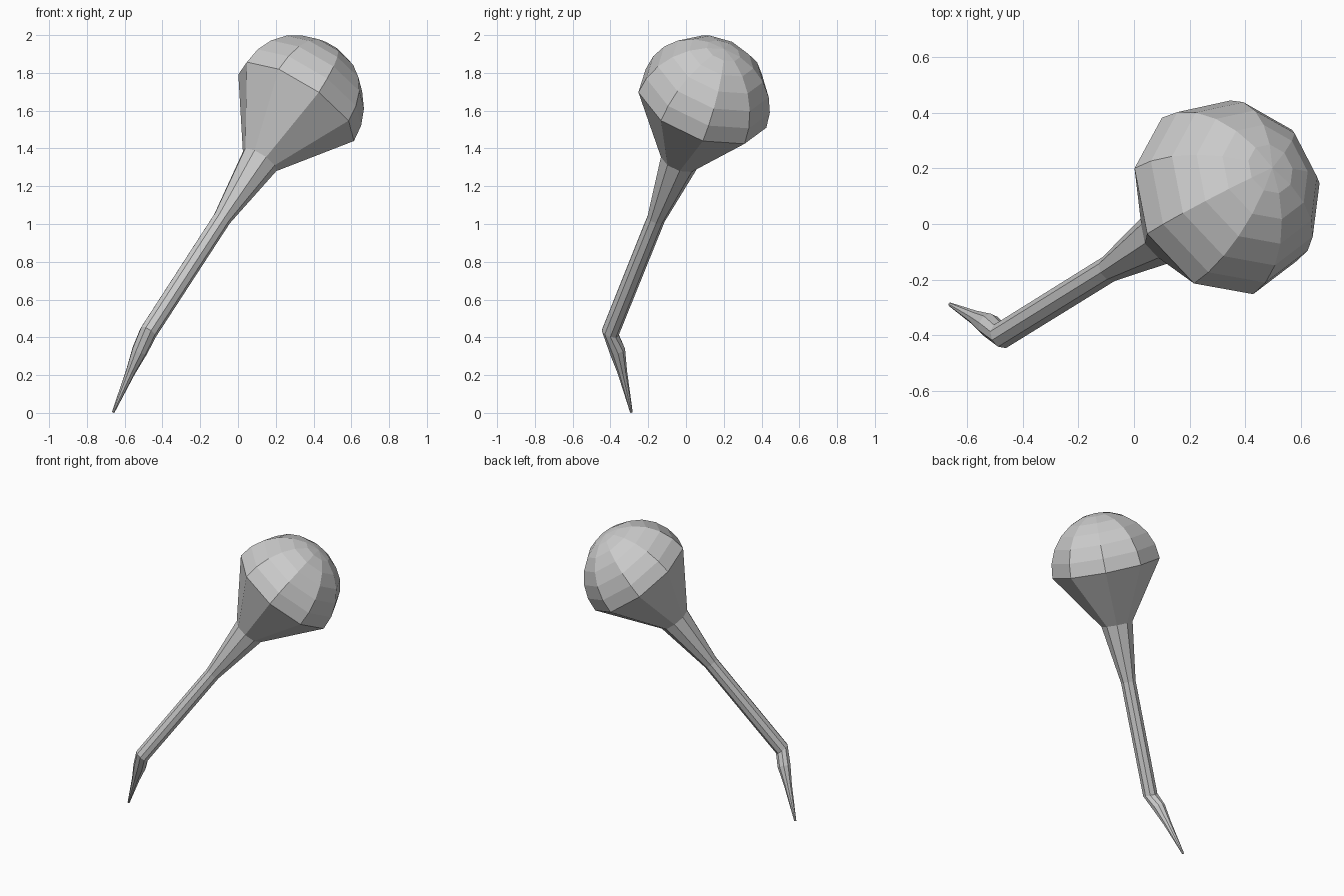
import bpy, bmesh
from math import cos, sin, radians, tau
from mathutils import Vector

if "Cube" in bpy.data.objects:
    bpy.data.objects.remove(bpy.data.objects["Cube"])

SIDES = 9
AXIS = Vector((0.516, 0.32, 0.795)).normalized()
CENTRE = Vector((0.31, 0.086, 1.638))     # centre of the head's rim
RADIUS = 0.363
START = Vector((0.33, -0.928, 0.171))     # direction of one rim corner


def ring(bm, centre, normal, radius):
    """Nine-sided ring of vertices, all rings sharing one start direction."""
    u = (START - normal * START.dot(normal)).normalized()
    v = normal.cross(u)
    return [bm.verts.new(centre + radius * (u * cos(tau * i / SIDES) + v * sin(tau * i / SIDES)))
            for i in range(SIDES)]


def loft(name, rings, bottom=None, pole=None):
    """Skin a list of (centre, normal, radius) rings from bottom to top."""
    bm = bmesh.new()
    loops = [ring(bm, *r) for r in rings]
    for a, b in zip(loops, loops[1:]):
        for i in range(SIDES):
            j = (i + 1) % SIDES
            bm.faces.new((a[i], a[j], b[j], b[i]))
    if bottom:
        bm.faces.new(loops[0][::-1])
    if pole is not None:
        top = bm.verts.new(pole)
        for i in range(SIDES):
            bm.faces.new((loops[-1][i], loops[-1][(i + 1) % SIDES], top))
    bmesh.ops.recalc_face_normals(bm, faces=bm.faces)
    mesh = bpy.data.meshes.new(name)
    bm.to_mesh(mesh)
    bm.free()
    obj = bpy.data.objects.new(name, mesh)
    bpy.context.collection.objects.link(obj)
    return obj


# Bent spike at the foot
tip = Vector((-0.661, -0.289, 0.003))
shin = Vector((-0.57, -0.337, 0.215))
ankle = Vector((-0.52, -0.364, 0.33))
rings = [(tip, (shin - tip).normalized(), 0.007),
         (shin, (ankle - tip).normalized(), 0.026),
         (ankle, Vector((0.38, -0.27, 0.88)).normalized(), 0.043)]

# Straight handle, flared neck and funnel up to the rim
for along, radius in ((-1.523, 0.048), (-0.765, 0.049), (-0.378, 0.105), (0, RADIUS)):
    rings.append((CENTRE + AXIS * along, AXIS, radius))

# Domed head
for step in range(1, 6):
    a = radians(15 * step)
    rings.append((CENTRE + AXIS * RADIUS * sin(a), AXIS, RADIUS * cos(a)))

loft("round_headed_club", rings, bottom=True, pole=CENTRE + AXIS * RADIUS)
